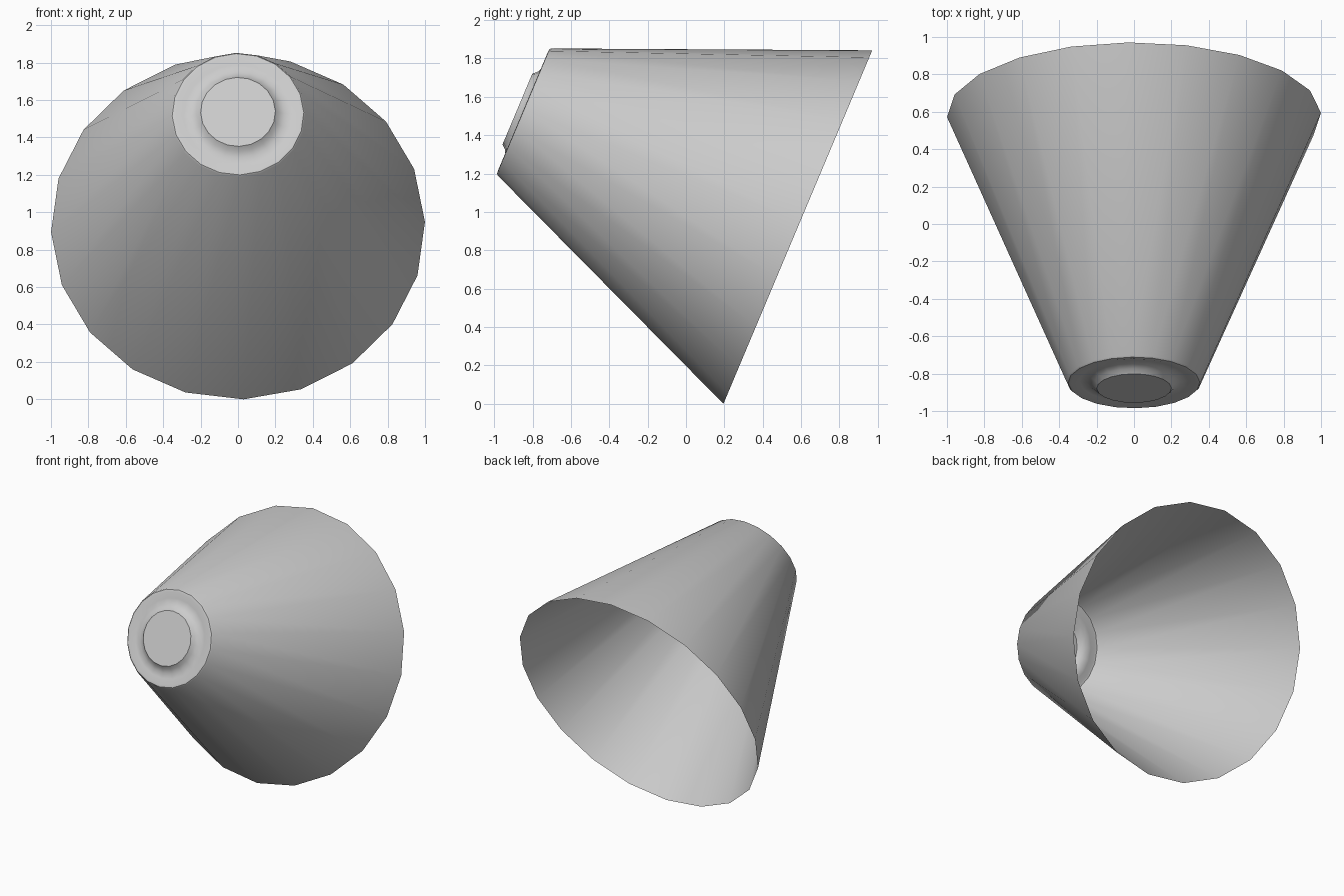
import bpy, bmesh
from math import sin, cos, pi, radians
from mathutils import Vector

if "Cube" in bpy.data.objects:
    bpy.data.objects.remove(bpy.data.objects["Cube"])

SIDES = 20
START = radians(-90 + 1.7)
MOUTH = Vector((0, 0.583, 0.921))       # centre of the wide opening
SIDE = Vector((1, 0, 0))
UP = Vector((0, 0.388, 0.9217))         # tilted rim plane
AXIS = SIDE.cross(UP).normalized()      # towards the narrow end


def lathe(name, profile, cap_end):
    """Spin a (radius, height) profile round the tilted axis."""
    bm = bmesh.new()
    rings = []
    for r, h in profile:
        ring = []
        for i in range(SIDES):
            t = START + 2 * pi * i / SIDES
            ring.append(bm.verts.new(MOUTH + SIDE * r * cos(t) + UP * r * sin(t) + AXIS * h))
        rings.append(ring)
    for a, b in zip(rings, rings[1:]):
        for i in range(SIDES):
            j = (i + 1) % SIDES
            bm.faces.new((a[i], a[j], b[j], b[i]))
    if cap_end:
        bm.faces.new(rings[-1])
    mesh = bpy.data.meshes.new(name)
    bm.to_mesh(mesh)
    bm.free()
    obj = bpy.data.objects.new(name, mesh)
    bpy.context.collection.objects.link(obj)
    bpy.ops.object.select_all(action='DESELECT')
    obj.select_set(True)
    bpy.context.view_layer.objects.active = obj
    bpy.ops.object.shade_smooth_by_angle(angle=radians(32))
    return obj


# Open cone with a soft lip, shallow groove and raised flat disc at the narrow end
lathe("cone_shade", [
    (1.0, 0.0), (0.36, 1.545), (0.352, 1.553), (0.335, 1.555),
    (0.29, 1.545), (0.25, 1.548), (0.22, 1.564), (0.20, 1.586),
], cap_end=True)
